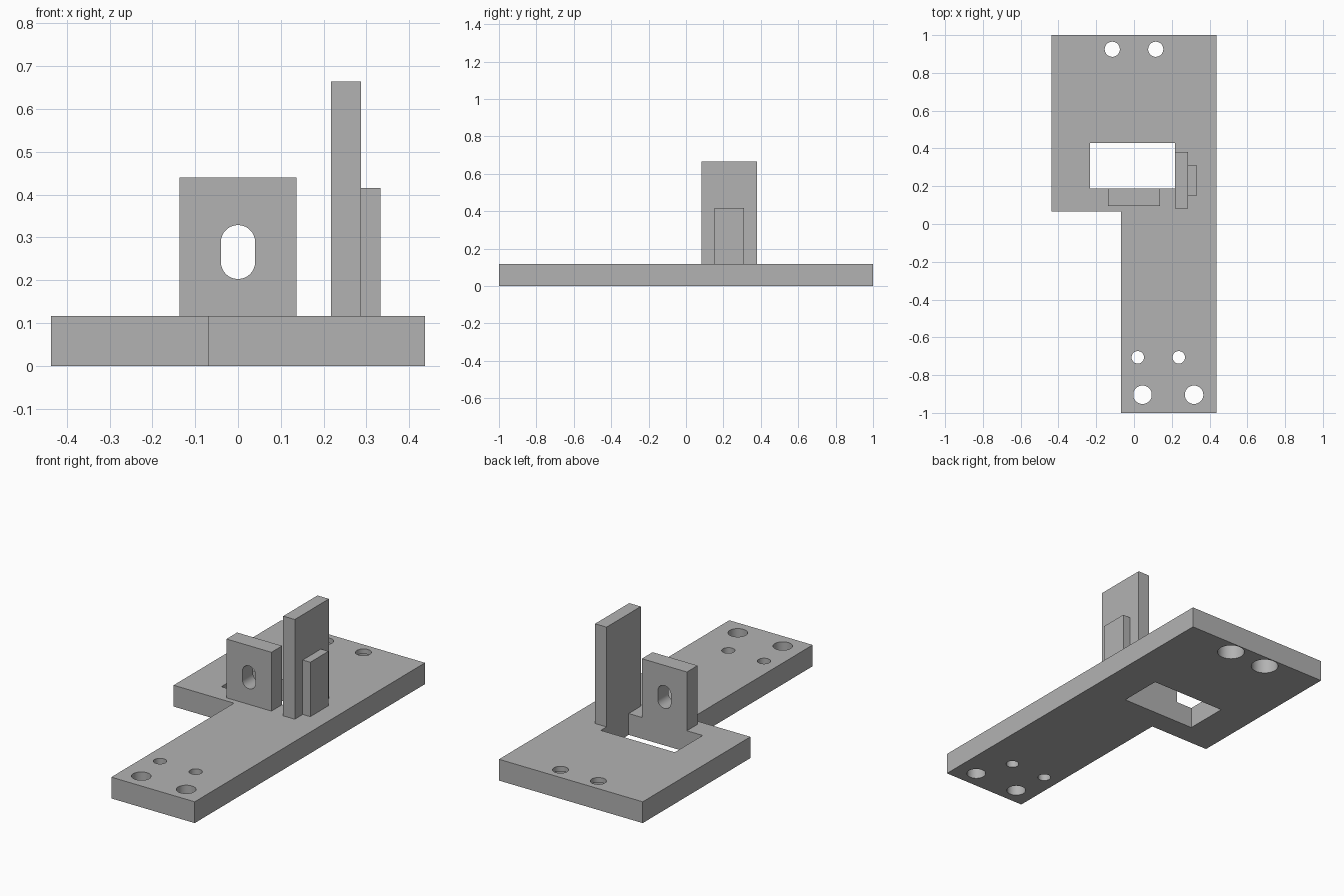
import bpy, bmesh, math
from mathutils import Matrix, Vector

cube = bpy.data.objects.get("Cube")
if cube:
    bpy.data.objects.remove(cube, do_unlink=True)

grey = bpy.data.materials.new("plain grey")
grey.use_nodes = True
colour = (0.448, 0.448, 0.448, 1)
grey.diffuse_color = colour
grey.node_tree.nodes["Principled BSDF"].inputs["Base Color"].default_value = colour


def prism(name, outline, z0, z1):
    """Extrude a flat outline from z0 up to z1."""
    bm = bmesh.new()
    face = bm.faces.new([bm.verts.new((x, y, z0)) for x, y in outline])
    top = bmesh.ops.extrude_face_region(bm, geom=[face])["geom"]
    bmesh.ops.translate(bm, vec=(0, 0, z1 - z0),
                        verts=[v for v in top if isinstance(v, bmesh.types.BMVert)])
    bmesh.ops.recalc_face_normals(bm, faces=bm.faces)
    mesh = bpy.data.meshes.new(name)
    bm.to_mesh(mesh)
    bm.free()
    mesh.materials.append(grey)
    obj = bpy.data.objects.new(name, mesh)
    bpy.context.collection.objects.link(obj)
    return obj


def block(name, x0, x1, y0, y1, z0, z1):
    return prism(name, [(x0, y0), (x1, y0), (x1, y1), (x0, y1)], z0, z1)


def slot_outline(x, y, r, half=0, n=48):
    """Circle, stretched along y by half on each side."""
    points = []
    for i in range(n):
        a = 2 * math.pi * (i + 0.5) / n
        points.append((x + r * math.cos(a),
                       y + r * math.sin(a) + math.copysign(half, math.sin(a))))
    return points


def cut(obj, cutter):
    cutter.hide_render = True
    mod = obj.modifiers.new("cut", "BOOLEAN")
    mod.operation = "DIFFERENCE"
    mod.solver = "EXACT"
    mod.object = cutter
    bpy.context.view_layer.objects.active = obj
    bpy.ops.object.modifier_apply(modifier=mod.name)
    bpy.data.objects.remove(cutter, do_unlink=True)


def smooth(obj):
    bpy.ops.object.select_all(action="DESELECT")
    obj.select_set(True)
    bpy.context.view_layer.objects.active = obj
    bpy.ops.object.shade_smooth_by_angle(angle=math.radians(30))


TOP = 0.117

# L-shaped base plate with its window
base = prism("base_plate", [(-0.07, -1), (0.437, -1), (0.437, 1), (-0.437, 1),
                            (-0.437, 0.065), (-0.07, 0.065)], 0, TOP)
cut(base, block("window_cutter", -0.233, 0.217, 0.188, 0.43, -0.1, 0.3))

# Screw holes through the plate
for x, y, r in [(-0.115, 0.925, 0.04), (0.115, 0.925, 0.04),
                (0.02, -0.706, 0.033), (0.237, -0.706, 0.033),
                (0.045, -0.904, 0.049), (0.318, -0.904, 0.049)]:
    cut(base, prism("hole_cutter", slot_outline(x, y, r), -0.1, 0.3))

# Wide recesses under the rear holes
for x in (-0.115, 0.115):
    cut(base, prism("recess_cutter", slot_outline(x, 0.925, 0.07), -0.1, 0.09))
smooth(base)

# Upright bracket with an upright slot
bracket = block("slotted_bracket", -0.137, 0.137, 0.095, 0.188, TOP, 0.44)
cutter = prism("slot_cutter", slot_outline(0, 0, 0.04, 0.023), -0.2, 0.2)
cutter.data.transform(Matrix.Translation(Vector((0, 0.14, 0.266)))
                      @ Matrix.Rotation(math.pi / 2, 4, "X"))
cut(bracket, cutter)
smooth(bracket)

# Tall side wall and the rib that backs it
block("tall_wall", 0.217, 0.287, 0.083, 0.38, TOP, 0.665)
block("wall_rib", 0.287, 0.333, 0.152, 0.31, TOP, 0.416)
